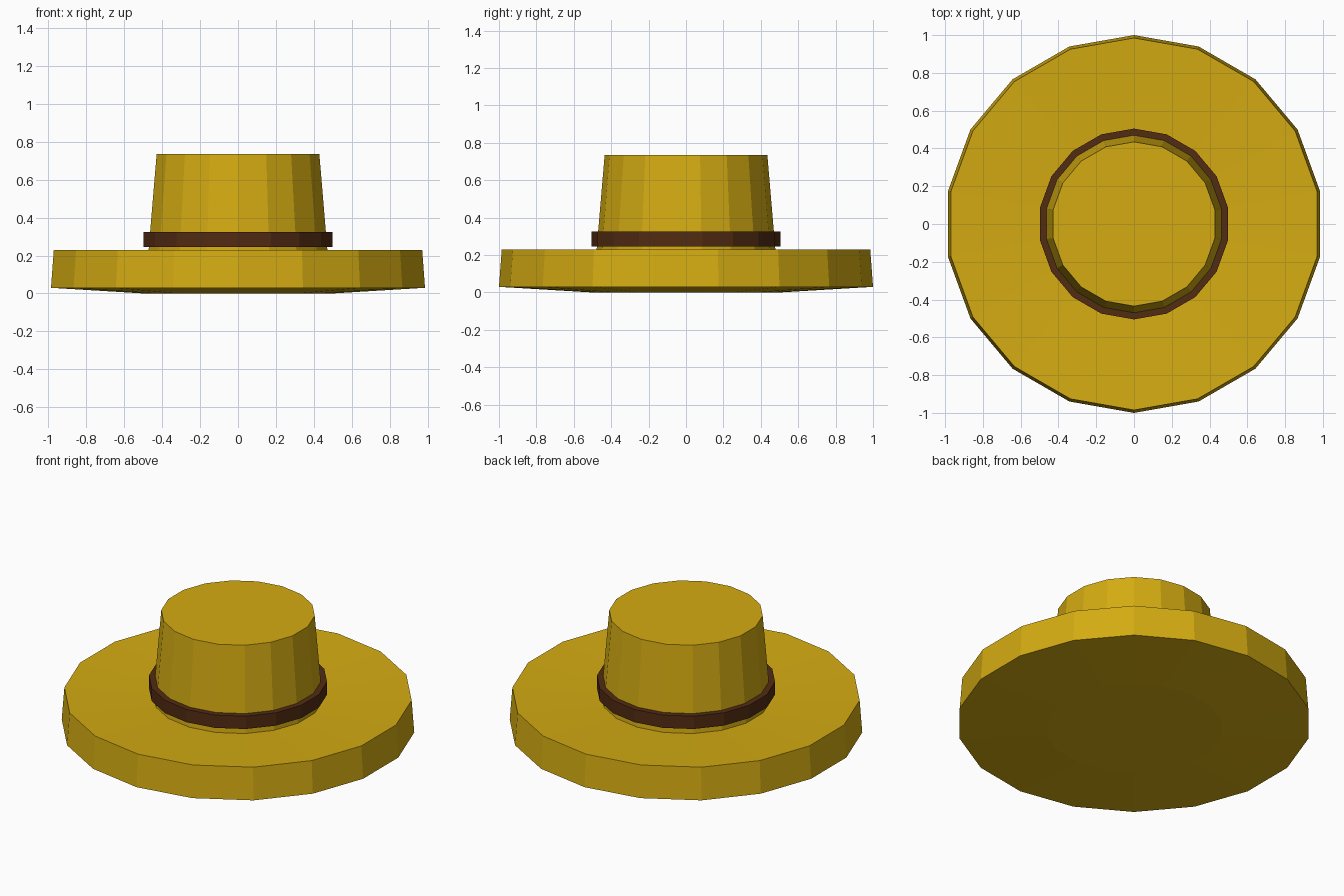
import bpy, bmesh, math

if "Cube" in bpy.data.objects:
    bpy.data.objects.remove(bpy.data.objects["Cube"])

SIDES = 18


def material(name, rgb):
    m = bpy.data.materials.new(name)
    m.diffuse_color = (*rgb, 1.0)
    m.use_nodes = True
    m.node_tree.nodes["Principled BSDF"].inputs["Base Color"].default_value = m.diffuse_color
    return m


def lathe(name, profile, mat, closed=False):
    """Revolve (radius, z) points around z; open profiles get end caps."""
    bm = bmesh.new()
    rings = []
    for r, z in profile:
        ring = []
        for i in range(SIDES):
            a = math.pi / 2 + 2 * math.pi * i / SIDES
            ring.append(bm.verts.new((r * math.cos(a), r * math.sin(a), z)))
        rings.append(ring)
    pairs = list(zip(rings, rings[1:]))
    if closed:
        pairs.append((rings[-1], rings[0]))
    else:
        bm.faces.new(rings[0])
        bm.faces.new(rings[-1])
    for lo, hi in pairs:
        for i in range(SIDES):
            j = (i + 1) % SIDES
            bm.faces.new((lo[i], lo[j], hi[j], hi[i]))
    bmesh.ops.recalc_face_normals(bm, faces=bm.faces)
    mesh = bpy.data.meshes.new(name)
    bm.to_mesh(mesh)
    bm.free()
    mesh.materials.append(mat)
    obj = bpy.data.objects.new(name, mesh)
    bpy.context.collection.objects.link(obj)
    return obj


straw = material("golden straw", (0.66, 0.41, 0.006))
leather = material("dark brown leather", (0.085, 0.025, 0.006))

# Hat: underside, thick brim dipping toward the middle, tapered crown
lathe("hat_brim_and_crown",
      [(0.50, 0.0), (1.0, 0.03), (0.985, 0.23), (0.48, 0.205), (0.435, 0.735)],
      straw)

# Band around the foot of the crown
lathe("hat_band",
      [(0.462, 0.245), (0.505, 0.245), (0.505, 0.325), (0.462, 0.325)],
      leather, closed=True)
